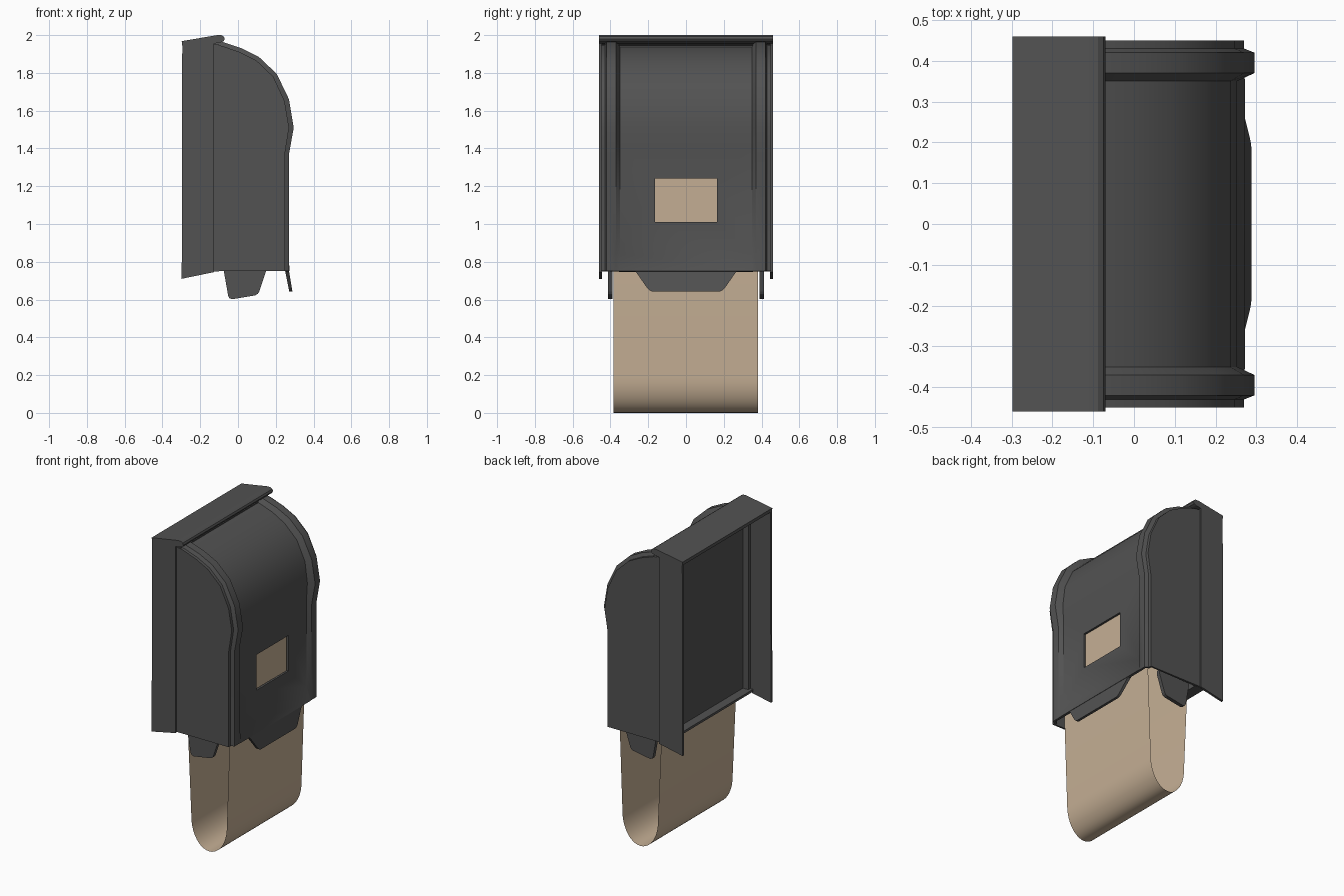
import bpy, bmesh, math
from mathutils import Vector

if "Cube" in bpy.data.objects:
    bpy.data.objects.remove(bpy.data.objects["Cube"])


def material(name, col):
    m = bpy.data.materials.new(name)
    m.diffuse_color = (*col, 1)
    m.use_nodes = True
    m.node_tree.nodes["Principled BSDF"].inputs["Base Color"].default_value = m.diffuse_color
    return m


DARK = material("dark_plastic", (0.085, 0.085, 0.085))
TAN = material("tan_towel", (0.56, 0.43, 0.30))


def finish(name, bm, mat):
    me = bpy.data.meshes.new(name)
    bm.to_mesh(me)
    bm.free()
    ob = bpy.data.objects.new(name, me)
    bpy.context.collection.objects.link(ob)
    me.materials.append(mat)
    return ob


def smooth(ob, deg=25):
    bpy.ops.object.select_all(action='DESELECT')
    ob.select_set(True)
    bpy.context.view_layer.objects.active = ob
    bpy.ops.object.shade_smooth_by_angle(angle=math.radians(deg))


def prism(name, a_pts, b_pts, mat=DARK):
    """Solid between two matching 3D outlines."""
    bm = bmesh.new()
    a = [bm.verts.new(p) for p in a_pts]
    b = [bm.verts.new(p) for p in b_pts]
    bm.faces.new(a)
    bm.faces.new(b[::-1])
    for i in range(len(a)):
        j = (i + 1) % len(a)
        bm.faces.new((a[i], b[i], b[j], a[j]))
    bmesh.ops.recalc_face_normals(bm, faces=bm.faces)
    return finish(name, bm, mat)


def slab(name, xz, y0, y1, mat=DARK):
    """Extrude a side profile along y."""
    return prism(name, [(x, y0, z) for x, z in xz], [(x, y1, z) for x, z in xz], mat)


def box(name, x0, x1, y0, y1, z0, z1):
    return slab(name, [(x0, z0), (x1, z0), (x1, z1), (x0, z1)], y0, y1)


# Front cover: side profiles lofted across the width
ridge = [(-.13, 1.97), (-.08, 1.963), (.02, 1.93), (.11, 1.885), (.205, 1.795), (.27, 1.66),
         (.295, 1.51), (.27, 1.37), (.27, .84), (.27, .75)]
side = [(-.13, 1.95), (-.085, 1.943), (.01, 1.91), (.098, 1.865), (.187, 1.78), (.247, 1.65),
        (.27, 1.51), (.248, 1.37), (.248, .84), (.248, .75)]
panel = [(-.13, 1.945), (-.085, 1.935), (.005, 1.903), (.09, 1.855), (.178, 1.77), (.236, 1.645),
         (.253, 1.51), (.247, 1.41), (.247, .84), (.272, .75)]
half = [(.45, side), (.43, side), (.42, ridge), (.37, ridge), (.35, panel)]
stations = [(-y, p) for y, p in half] + half[::-1]
bm = bmesh.new()
rows = [[bm.verts.new((x, y, z)) for x, z in p] for y, p in stations]
for r, s in zip(rows, rows[1:]):
    for i in range(len(r) - 1):
        bm.faces.new((r[i], r[i + 1], s[i + 1], s[i]))
for r, y in ((rows[0], -.45), (rows[-1], .45)):
    bm.faces.new(r + [bm.verts.new((-.13, y, .75))])
bmesh.ops.recalc_face_normals(bm, faces=bm.faces)
bm.faces.ensure_lookup_table()
if max(bm.faces, key=lambda f: f.calc_center_median().x).normal.x < 0:
    bmesh.ops.reverse_faces(bm, faces=bm.faces)
cover = finish("front_cover", bm, DARK)
sol = cover.modifiers.new("shell", 'SOLIDIFY')
sol.thickness = .015
sol.offset = -1

# Viewing window cut through the cover
cutter = box("window_cutter", .15, .4, -.165, .165, 1.01, 1.24)
cutter.hide_render = True
cutter.hide_viewport = False
cut = cover.modifiers.new("window", 'BOOLEAN')
cut.operation = 'DIFFERENCE'
cut.object = cutter
bpy.context.view_layer.update()
bpy.context.view_layer.objects.active = cover
for m in ("shell", "window"):
    bpy.ops.object.modifier_apply(modifier=m)
bpy.data.objects.remove(cutter)
smooth(cover, 30)

# Wall frame: two side walls, a sloping top with a rounded lip
for s, n in ((-1, "front"), (1, "back")):
    slab("frame_side_" + n, [(-.298, .71), (-.128, .745), (-.128, 1.985), (-.295, 1.965)],
         s * .46, s * .445)
slab("frame_top", [(-.298, 1.968), (-.11, 2.0), (-.088, 2.0), (-.075, 1.992), (-.07, 1.98),
                   (-.076, 1.968), (-.09, 1.962), (-.128, 1.955), (-.295, 1.945)], -.46, .46)

# Back plate, set into the frame, with its border and lower ledge
box("back_plate", -.112, -.10, -.445, .445, .76, 1.945)
for s, n in ((-1, "front"), (1, "back")):
    box("plate_border_" + n, -.15, -.10, s * .446, s * .425, .75, 1.95)
box("plate_ledge", -.17, -.10, -.445, .445, .748, .763)

# Tear tab below the cover's front edge, flaring outward
tab = [(-.275, .755), (-.262, .742), (-.205, .66), (-.195, .65), (-.18, .643)]
tab = tab + [(-y, z) for y, z in tab[::-1]]
prism("front_tab",
      [(.250 + (.75 - z) * .2, y, z) for y, z in tab],
      [(.270 + (.75 - z) * .17, y, z) for y, z in tab])

# Side tabs flanking the towel
guard = [(-.08, .78), (-.075, .75), (-.052, .62), (-.045, .607), (-.03, .602), (.09, .622),
         (.105, .63), (.112, .642), (.148, .75), (.148, .78)]
for s, n in ((-1, "front"), (1, "back")):
    slab("side_tab_" + n, guard, s * .412, s * .388)

# Towel loop: one thin sheet
N = 20
loop = [(-.10, 1.3), (-.09, .75)]
loop += [(.0625 - .1275 * math.cos(math.pi * i / N), .19 - .19 * math.sin(math.pi * i / N))
         for i in range(N + 1)]
loop += [(.21, .75), (.22, 1.3)]
bm = bmesh.new()
a, b = [[bm.verts.new((x, y, z)) for x, z in loop] for y in (-.385, .38)]
for i in range(len(a) - 1):
    bm.faces.new((a[i], a[i + 1], b[i + 1], b[i]))
towel = finish("towel_loop", bm, TAN)
smooth(towel, 40)
